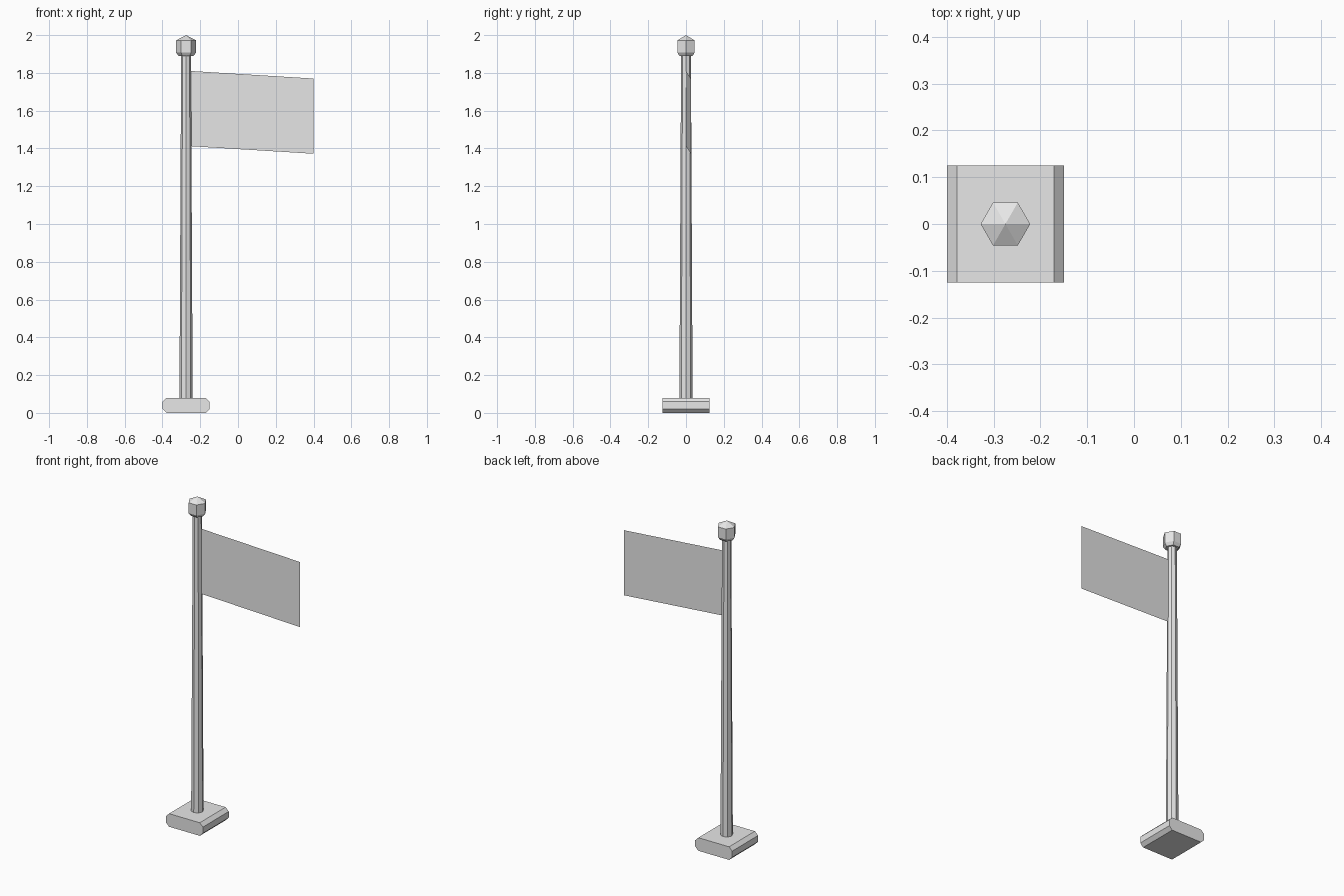
import bpy
import math

cube = bpy.data.objects.get("Cube")
if cube:
    bpy.data.objects.remove(cube, do_unlink=True)

POLE_X = -0.275

grey = bpy.data.materials.new("light grey")
grey.use_nodes = True
grey.diffuse_color = (0.8, 0.8, 0.8, 1)
grey.node_tree.nodes["Principled BSDF"].inputs["Base Color"].default_value = (0.8, 0.8, 0.8, 1)


def add_part(name, verts, faces):
    mesh = bpy.data.meshes.new(name)
    mesh.from_pydata(verts, [], faces)
    mesh.materials.append(grey)
    obj = bpy.data.objects.new(name, mesh)
    bpy.context.collection.objects.link(obj)
    return obj


def lathe(name, sides, rings):
    """Stack of regular polygons given as (radius, height), closed at both ends."""
    verts = [(POLE_X + r * math.cos(math.tau * i / sides), r * math.sin(math.tau * i / sides), z)
             for r, z in rings for i in range(sides)]
    faces = [(k * sides + i, k * sides + (i + 1) % sides,
              (k + 1) * sides + (i + 1) % sides, (k + 1) * sides + i)
             for k in range(len(rings) - 1) for i in range(sides)]
    faces.append(tuple(reversed(range(sides))))
    top = (len(rings) - 1) * sides
    # fan to a point at the centre of the last ring
    verts.append((POLE_X, 0, 2.0 if name == "finial" else rings[-1][1]))
    faces += [(top + i, top + (i + 1) % sides, len(verts) - 1) for i in range(sides)]
    return add_part(name, verts, faces)


# Base block: chamfered profile extruded from front to back
half, height, cut = 0.125, 0.08, 0.021
profile = [(-half + cut, 0), (half - cut, 0), (half, cut), (half, height - cut),
           (half - cut, height), (-half + cut, height), (-half, height - cut), (-half, cut)]
n = len(profile)
base_verts = [(POLE_X + x, y, z) for y in (-half, half) for x, z in profile]
base_faces = [tuple(range(n)), tuple(reversed(range(n, 2 * n)))]
base_faces += [(i, i + n, (i + 1) % n + n, (i + 1) % n) for i in range(n)]
add_part("base", base_verts, base_faces)

# Tapered pole and pointed cap
lathe("pole", 8, [(0.035, 0.08), (0.026, 1.9)])
lathe("finial", 6, [(0.04, 1.89), (0.053, 1.908), (0.053, 1.972)])

# Flag: a single thin sheet, drooping and swung slightly back at its free end
add_part("flag", [(-0.25, 0, 1.412), (0.4, 0.026, 1.372), (0.4, 0.026, 1.77), (-0.25, 0, 1.81)],
         [(0, 1, 2, 3)])
